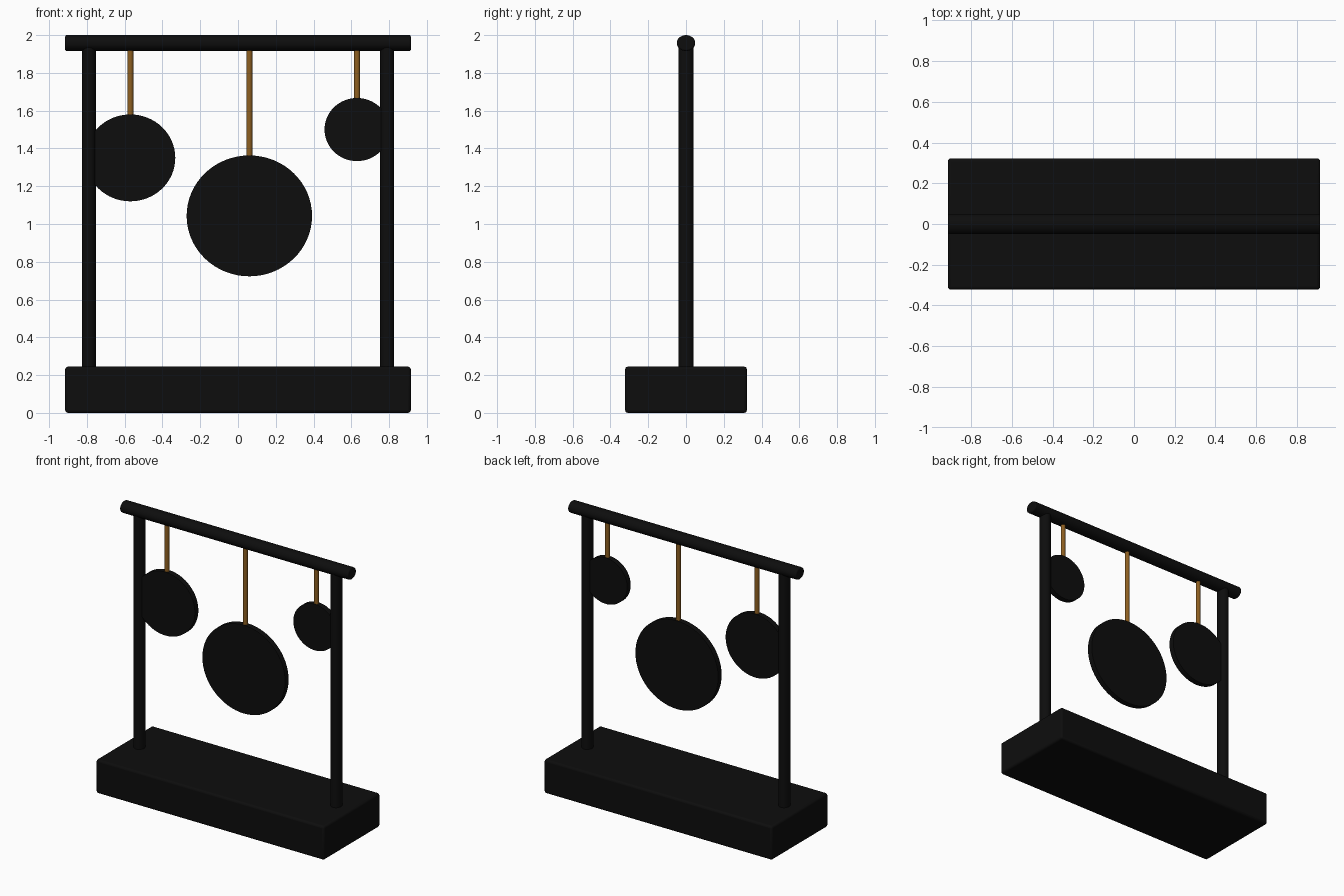
import bpy
from math import pi, radians

if "Cube" in bpy.data.objects:
    bpy.data.objects.remove(bpy.data.objects["Cube"], do_unlink=True)


def material(name, color):
    mat = bpy.data.materials.new(name)
    mat.use_nodes = True
    mat.diffuse_color = color
    mat.node_tree.nodes["Principled BSDF"].inputs["Base Color"].default_value = color
    return mat


BLACK = material("black lacquer", (0.004, 0.004, 0.004, 1))
BROWN = material("golden brown", (0.27, 0.115, 0.015, 1))


def finish(name, mat, bevel=0.0):
    """Name, colour, soften and shade the active object."""
    obj = bpy.context.object
    obj.name = name
    obj.data.materials.append(mat)
    bpy.ops.object.transform_apply(location=False, rotation=True, scale=True)
    if bevel:
        mod = obj.modifiers.new("soft edges", "BEVEL")
        mod.width = bevel
        mod.segments = 3
        mod.limit_method = "ANGLE"
        mod.angle_limit = radians(40)
    bpy.ops.object.shade_smooth_by_angle(angle=radians(35))
    return obj


def rod(name, mat, center, radii, length, rotation=(0, 0, 0), sides=32, bevel=0.0):
    """Elliptical cylinder along its local z axis."""
    bpy.ops.mesh.primitive_cylinder_add(vertices=sides, radius=1, depth=1,
                                        location=center, rotation=rotation)
    bpy.context.object.scale = (*radii, length)
    return finish(name, mat, bevel)


# Base block
bpy.ops.mesh.primitive_cube_add(size=1, location=(0, 0, 0.1225))
bpy.context.object.scale = (1.83, 0.645, 0.245)
finish("base", BLACK, 0.015)

# Posts
for side, x in (("right", -0.79), ("left", 0.79)):
    rod(side + "_post", BLACK, (x, 0, 1.08), (0.037, 0.041), 1.72)

# Top bar, lying along x
rod("top_bar", BLACK, (0, 0, 1.958), (0.042, 0.049), 1.83,
    rotation=(0, pi / 2, 0), bevel=0.008)

# Hanging discs with their cords: x, centre height, half width, half height
DISCS = {
    "right": (-0.57, 1.35, 0.238, 0.23),
    "middle": (0.06, 1.043, 0.332, 0.32),
    "left": (0.63, 1.5, 0.172, 0.167),
}
for name, (x, z, rx, rz) in DISCS.items():
    rod(name + "_disc", BLACK, (x, 0, z), (rx, rz), 0.04,
        rotation=(pi / 2, 0, 0), sides=64)
    low, high = z + rz - 0.01, 1.95
    rod(name + "_cord", BROWN, (x, 0, (low + high) / 2), (0.016, 0.016),
        high - low, sides=16)
